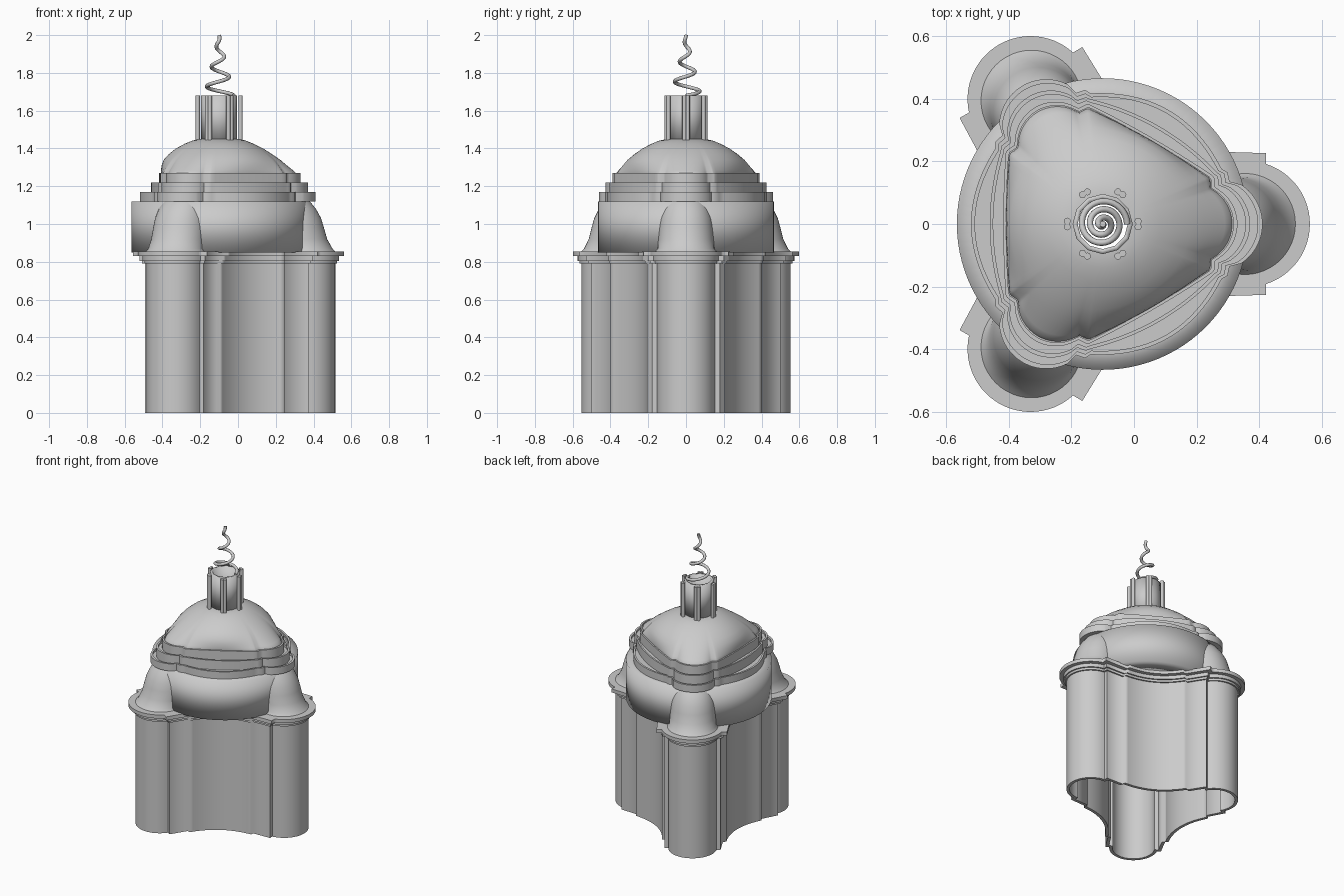
import bpy, bmesh
from math import sin, cos, pi, acos, hypot, radians

cube = bpy.data.objects.get("Cube")
if cube:
    bpy.data.objects.remove(cube)

CX = -0.1  # plan centre of the three-lobed building

stone = bpy.data.materials.new("grey_stone")
stone.use_nodes = True
stone.diffuse_color = (0.6, 0.6, 0.6, 1)
stone.node_tree.nodes["Principled BSDF"].inputs["Base Color"].default_value = (0.6, 0.6, 0.6, 1)


def finish(obj, angle):
    obj.data.materials.append(stone)
    bpy.ops.object.select_all(action='DESELECT')
    obj.select_set(True)
    bpy.context.view_layer.objects.active = obj
    bpy.ops.object.shade_smooth_by_angle(angle=radians(angle))


def loft(name, rings, wrap=False, cap=False, angle=100):
    """Skin closed plan outlines, given as (points, height) pairs."""
    bm = bmesh.new()
    rows = [[bm.verts.new((CX + x, y, z)) for x, y in pts] for pts, z in rings]
    pairs = list(zip(rows, rows[1:])) + ([(rows[-1], rows[0])] if wrap else [])
    for a, b in pairs:
        n = len(a)
        for i in range(n):
            j = (i + 1) % n
            bm.faces.new((a[i], a[j], b[j], b[i]))
    if cap:
        bm.faces.new(rows[-1])
    bmesh.ops.recalc_face_normals(bm, faces=bm.faces)
    mesh = bpy.data.meshes.new(name)
    bm.to_mesh(mesh)
    bm.free()
    obj = bpy.data.objects.new(name, mesh)
    bpy.context.collection.objects.link(obj)
    finish(obj, angle)


def rotate(p, a):
    return (p[0] * cos(a) - p[1] * sin(a), p[0] * sin(a) + p[1] * cos(a))


def three_fold(half):
    """Mirror a sixth of a plan across its lobe axis, then repeat it three times."""
    third = [(u, -v) for u, v in reversed(half[1:])] + half[:-1]
    return [rotate(p, k * 2 * pi / 3) for k in range(3) for p in third]


def lobe(c, r, end, n=14):
    return [(c + r * cos(end * i / n), r * sin(end * i / n)) for i in range(n + 1)]


def bay(start, mid, n=10):
    """Curved bay from a start point to the axis halfway between two lobes."""
    d0, w0 = rotate(start, -pi / 3)
    return [rotate((mid + (d0 - mid) * t * t, w0 * t), pi / 3)
            for t in (1 - i / n for i in range(n + 1))]


def circle(r, n=96, c=0.0):
    return [(c + r * cos(2 * pi * i / n), r * sin(2 * pi * i / n)) for i in range(n)]


def wall_plan(d):
    """Lobe, pilaster block, small step and concave bay, offset outward by d."""
    half = lobe(0.46, 0.155 + d, acos((0.015 + d) / (0.155 + d)))
    half += [(0.475 + d, 0.18 + d), (0.35, 0.185 + d)]
    return three_fold(half + bay((0.345, 0.206 + d), 0.30 + d))


def tier_plan(c, r, corner, mid):
    half = lobe(c, r, radians(57))
    (u0, v0), (u1, v1) = half[-1], corner
    half += [(u0 + 0.6 * (u1 - u0), v0 + 0.2 * (v1 - v0)),
             (u0 + 0.7 * (u1 - u0), v0 + 0.8 * (v1 - v0))]
    return three_fold(half + bay(corner, mid))


def scaled(pts, s):
    return [(x * s, y * s) for x, y in pts]


def to_circle(pts, r, b):
    return [(x * (1 - b) + b * r * x / hypot(x, y),
             y * (1 - b) + b * r * y / hypot(x, y)) for x, y in pts]


# Hollow lobed wall, open at the bottom
outer, inner = wall_plan(0), wall_plan(-0.02)
loft("wall", [(outer, 0), (outer, 0.8), (inner, 0.8), (inner, 0)], wrap=True, angle=75)

# Stepped cornice following the wall
steps = [(0.01, 0.79), (0.01, 0.805), (0.02, 0.805), (0.02, 0.83), (0.046, 0.83), (0.046, 0.855)]
rings = [(wall_plan(d), z) for d, z in [(-0.03, 0.79)] + steps + [(-0.05, 0.855)]]
loft("cornice", rings, wrap=True, angle=75)

# Round drum
loft("drum", [(circle(0.35), 0.85), (circle(0.465), 0.85), (circle(0.465), 1.12),
              (circle(0.35), 1.12)], wrap=True)

# Bell-shaped roofs over the three lobes
bell = [(0.85, 0.455, 0.165), (0.87, 0.45, 0.15), (0.92, 0.425, 0.147), (0.98, 0.412, 0.143),
        (1.03, 0.402, 0.138), (1.08, 0.388, 0.125), (1.12, 0.37, 0.11), (1.165, 0.34, 0.09)]
for k, side in enumerate(("left", "back", "front")):
    rings = [([rotate(p, k * 2 * pi / 3) for p in circle(r, 48, c)], z) for z, c, r in bell]
    loft("lobe_roof_" + side, rings, cap=True)

# Three stepped tiers, each with a raised lip
tiers = [tier_plan(0.36, 0.15, (0.38, 0.175), 0.42),
         tier_plan(0.33, 0.14, (0.365, 0.165), 0.36),
         tier_plan(0.30, 0.13, (0.35, 0.155), 0.317)]
for name, plan, low, top in zip(("lower", "middle", "upper"), tiers, (1.12, 1.15, 1.2), (1.17, 1.22, 1.27)):
    lip = scaled(plan, 0.97)
    loft(name + "_tier", [(scaled(plan, 0.8), low), (plan, low), (plan, top), (lip, top),
                          (lip, top - 0.015), (scaled(plan, 0.8), top - 0.015)], wrap=True, angle=60)

# Dome, blending from the top tier to a round eye
base = scaled(tiers[2], 0.965)
dome = [(1.25, 0.4, 0), (1.27, 0.33, 0.1), (1.285, 0.315, 0.25), (1.31, 0.303, 0.5), (1.34, 0.288, 0.72),
        (1.37, 0.26, 0.87), (1.4, 0.225, 0.96), (1.425, 0.182, 1), (1.442, 0.14, 1), (1.45, 0.1, 1),
        (1.45, 0.08, 1)]
loft("dome", [(to_circle(base, r, b), z) for z, r, b in dome])

# Twelve-sided lantern drum, open at the top
shell, hole = circle(0.096, 12), circle(0.08, 12)
loft("lantern", [(shell, 1.44), (shell, 1.68), (hole, 1.68), (hole, 1.44)], wrap=True)

# Paired lantern columns
for k in range(6):
    for s in (-1, 1):
        x, y = rotate((0.113, 0.009 * s), k * pi / 3)
        bpy.ops.mesh.primitive_cylinder_add(vertices=16, radius=0.011, depth=0.235,
                                            location=(CX + x, y, 1.5625))
        bpy.context.object.name = "lantern_column"
        finish(bpy.context.object, 40)

# Tapering spiral spire
curve = bpy.data.curves.new("spiral_spire", 'CURVE')
curve.dimensions = '3D'
curve.bevel_depth = 0.01
curve.bevel_resolution = 3
curve.use_fill_caps = True
spline = curve.splines.new('POLY')
count = 120
spline.points.add(count)
for i, p in enumerate(spline.points):
    t = i / count
    a = 2 * pi * 3 * t ** 0.95
    r = 0.078 * (1 - t)
    p.co = (CX + r * cos(a), r * sin(a), 1.68 + 0.32 * t, 1)
temp = bpy.data.objects.new("spiral_spire_path", curve)
bpy.context.collection.objects.link(temp)
bpy.context.view_layer.update()
mesh = bpy.data.meshes.new_from_object(temp.evaluated_get(bpy.context.evaluated_depsgraph_get()))
bpy.data.objects.remove(temp)
spire = bpy.data.objects.new("spiral_spire", mesh)
bpy.context.collection.objects.link(spire)
finish(spire, 50)
